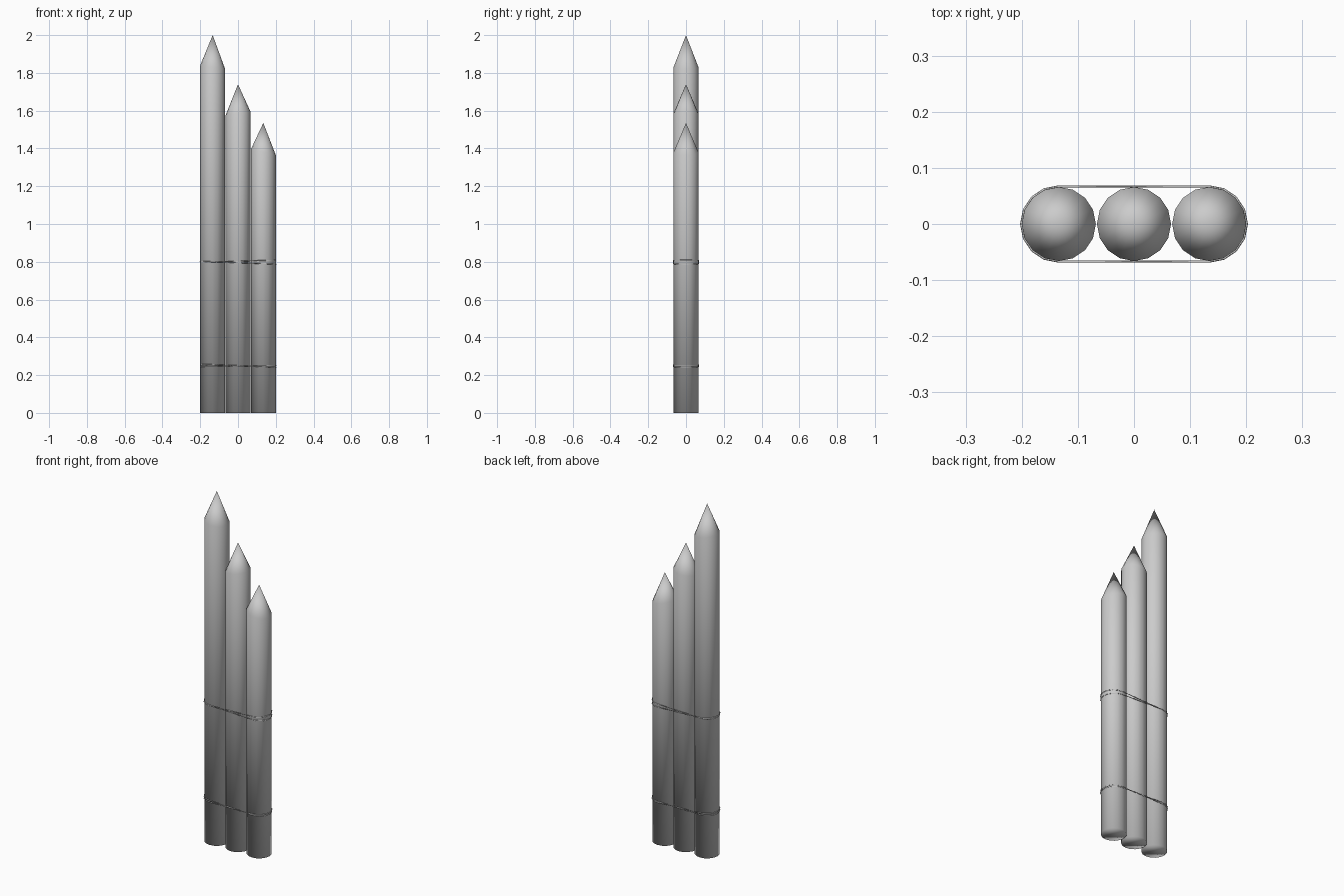
import bpy, bmesh, math
from mathutils import Vector

old = bpy.data.objects.get("Cube")
if old:
    bpy.data.objects.remove(old, do_unlink=True)

SIDES = 16
RADIUS = 0.066


def make_material(name, value):
    mat = bpy.data.materials.new(name)
    mat.use_nodes = True
    colour = (value, value, value, 1)
    mat.diffuse_color = colour
    mat.node_tree.nodes["Principled BSDF"].inputs["Base Color"].default_value = colour
    return mat


grey = make_material("plain grey", 0.6)


def finish(name, bm):
    bmesh.ops.recalc_face_normals(bm, faces=bm.faces)
    for f in bm.faces:
        f.smooth = True
    mesh = bpy.data.meshes.new(name)
    bm.to_mesh(mesh)
    bm.free()
    mesh.materials.append(grey)
    obj = bpy.data.objects.new(name, mesh)
    bpy.context.collection.objects.link(obj)


def stake(name, x, shoulder, tip, lean):
    """Round post with a sharpened point; lean tilts the shoulder sideways."""
    bm = bmesh.new()
    bottom, top = [], []
    for i in range(SIDES):
        a = math.tau * i / SIDES
        px, py = RADIUS * math.cos(a), RADIUS * math.sin(a)
        bottom.append(bm.verts.new((x + px, py, 0)))
        top.append(bm.verts.new((x + px, py, shoulder + lean * math.cos(a))))
    point = bm.verts.new((x, 0, tip))
    bm.faces.new(bottom)
    for i in range(SIDES):
        j = (i + 1) % SIDES
        bm.faces.new((bottom[i], bottom[j], top[j], top[i]))
        bm.faces.new((top[i], top[j], point))
    finish(name, bm)


def binding(name, z, slope, thick=0.002):
    """Thin cord wrapped around all three stakes."""
    bm = bmesh.new()
    rings = []
    for end in (1, -1):
        for i in range(9):
            a = math.pi * i / 8 - end * math.pi / 2
            out = Vector((math.cos(a), math.sin(a), 0))
            centre = Vector((end * 0.134, 0, z)) + out * (RADIUS + 0.001)
            centre.z += slope * centre.x
            rings.append([bm.verts.new(centre + out * (thick * c) + Vector((0, 0, thick * s)))
                          for c, s in ((1, 0), (0, 1), (-1, 0), (0, -1))])
    for k, ring in enumerate(rings):
        following = rings[(k + 1) % len(rings)]
        for i in range(4):
            j = (i + 1) % 4
            bm.faces.new((ring[i], ring[j], following[j], following[i]))
    finish(name, bm)


# Three sharpened stakes, tallest on the right
stake("tall_stake", -0.134, 1.83, 2.0, -0.01)
stake("middle_stake", 0, 1.585, 1.74, 0.01)
stake("short_stake", 0.134, 1.38, 1.535, -0.015)

# Two pairs of crossing cords
binding("upper_cord_a", 0.803, 0.03)
binding("upper_cord_b", 0.795, -0.04)
binding("lower_cord_a", 0.250, -0.04)
binding("lower_cord_b", 0.248, 0.01)
